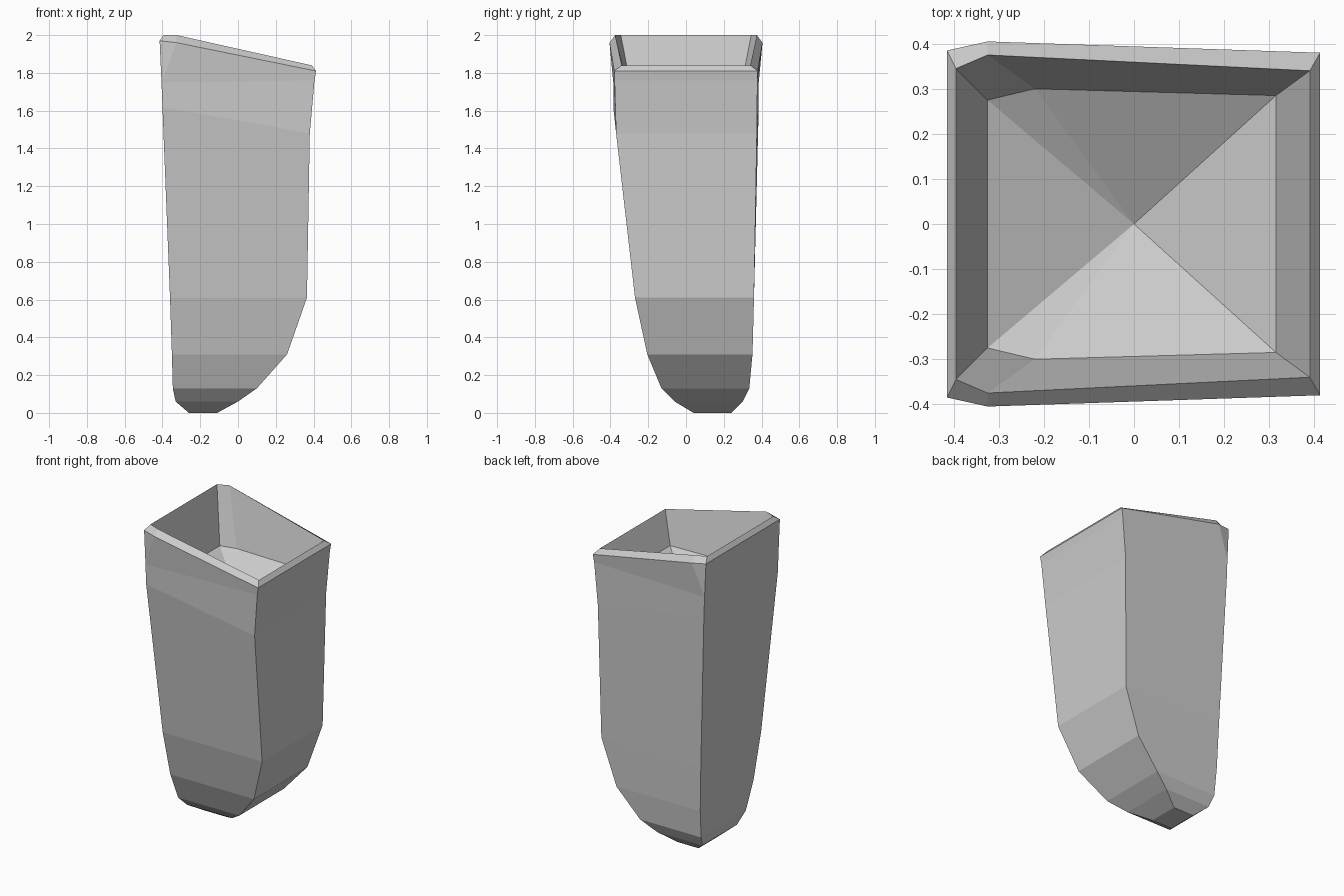
import bpy, bmesh

if "Cube" in bpy.data.objects:
    bpy.data.objects.remove(bpy.data.objects["Cube"])


def ring(left, right, nick=None):
    """Six-point loop. left/right = (x, z, y_front, y_back);
    nick = chamfer point near the left corners (defaults to the left corner)."""
    nick = nick or left
    stations = (left, nick, right)
    front = [(x, yf, z) for x, z, yf, yb in stations]
    back = [(x, yb, z) for x, z, yf, yb in reversed(stations)]
    return front + back


def flat(xl, xr, z, yf, yb):
    return ring((xl, z, yf, yb), (xr, z, yf, yb))


loops = [
    # rounded tip
    flat(-.26, -.11, 0, .04, .24),
    flat(-.33, 0, .06, -.06, .30),
    flat(-.345, .10, .13, -.13, .335),
    flat(-.35, .26, .31, -.205, .352),
    # main body
    flat(-.36, .365, .61, -.27, .36),
    ring((-.40, 1.62, -.385, .385), (.38, 1.48, -.37, .375)),
    # flared slanted rim
    ring((-.405, 1.75, -.385, .385), (.405, 1.76, -.378, .378)),
    ring((-.415, 1.97, -.385, .385), (.413, 1.81, -.38, .38),
         (-.325, 1.96, -.405, .405)),
    ring((-.395, 2.0, -.345, .345), (.39, 1.84, -.34, .34),
         (-.325, 2.0, -.375, .375)),
    # socket walls
    ring((-.325, 1.64, -.275, .275), (.315, 1.64, -.285, .285),
         (-.22, 1.64, -.30, .30)),
]

# Loft the loops into one shell
bm = bmesh.new()
rows = [[bm.verts.new(p) for p in loop] for loop in loops]
n = len(rows[0])
for low, high in zip(rows, rows[1:]):
    for i in range(n):
        j = (i + 1) % n
        bm.faces.new((low[i], low[j], high[j], high[i]))
bm.faces.new(rows[0][::-1])

# Sunken socket floor
centre = bm.verts.new((0, 0, 1.47))
for i in range(n):
    bm.faces.new((rows[-1][i], rows[-1][(i + 1) % n], centre))

bmesh.ops.remove_doubles(bm, verts=bm.verts[:], dist=1e-4)
bmesh.ops.recalc_face_normals(bm, faces=bm.faces[:])
mesh = bpy.data.meshes.new("hollow_finger_segment")
bm.to_mesh(mesh)
bm.free()
bpy.context.collection.objects.link(
    bpy.data.objects.new("hollow_finger_segment", mesh))
